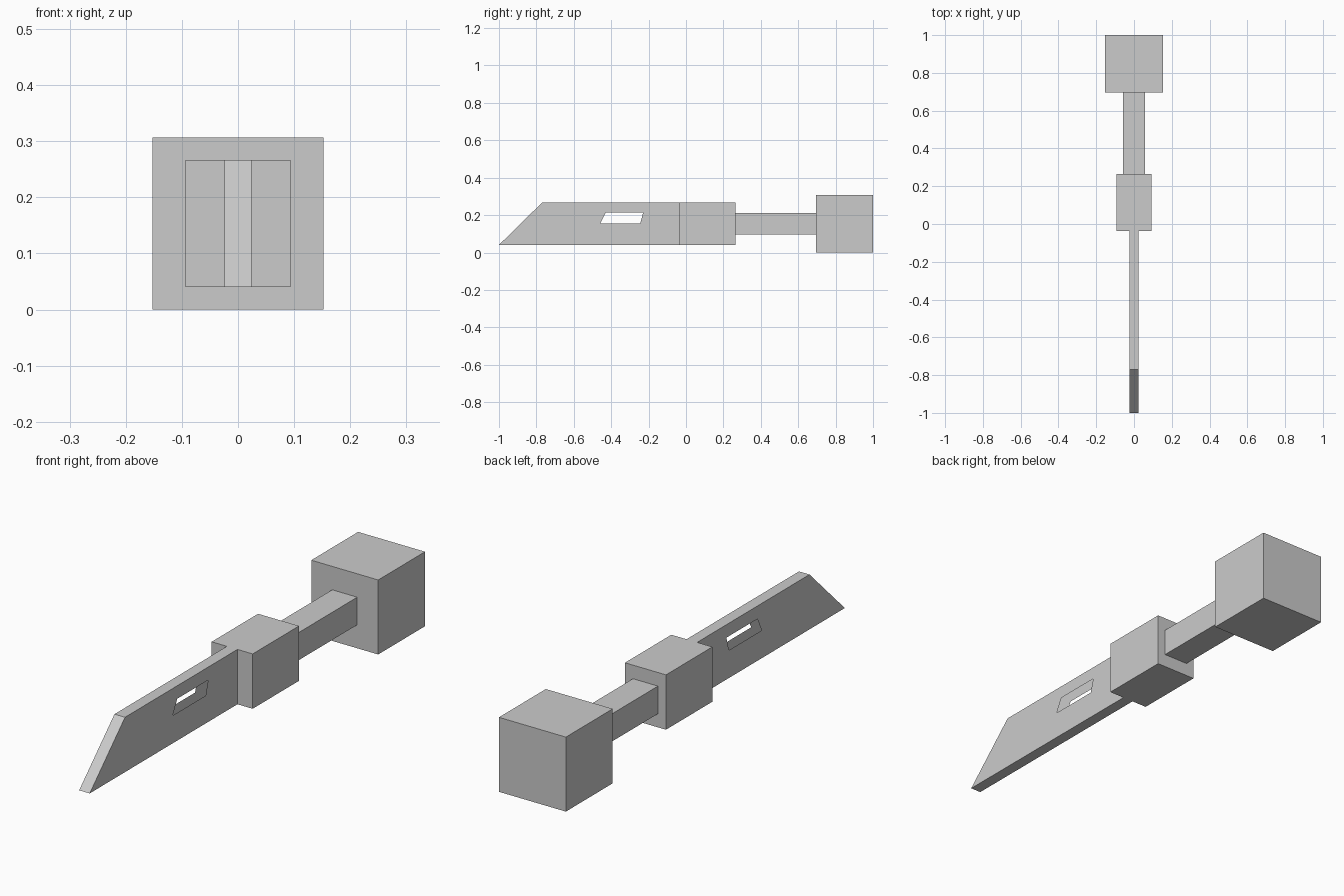
import bpy, bmesh

if "Cube" in bpy.data.objects:
    bpy.data.objects.remove(bpy.data.objects["Cube"])

MID = 0.1535  # height of the long axis


def finish(name, bm):
    bmesh.ops.recalc_face_normals(bm, faces=bm.faces)
    mesh = bpy.data.meshes.new(name)
    bm.to_mesh(mesh)
    bm.free()
    obj = bpy.data.objects.new(name, mesh)
    bpy.context.collection.objects.link(obj)
    return obj


def shell(name, sections, cap_end=False):
    """Skin rectangular sections (y, half width, half height) strung along y."""
    bm = bmesh.new()
    rings = [[bm.verts.new((sx * w, y, MID + sz * h))
              for sx, sz in ((-1, -1), (1, -1), (1, 1), (-1, 1))]
             for y, w, h in sections]
    for a, b in zip(rings, rings[1:]):
        for i in range(4):
            j = (i + 1) % 4
            face = bm.faces.new((a[i], a[j], b[j], b[i]))
            if face.calc_area() < 1e-6:  # sections flush on this side
                bm.faces.remove(face)
    if cap_end:
        bm.faces.new(rings[-1])
    return finish(name, bm)


blade_w, guard_h = 0.024, 0.113
guard_w, grip_r, pommel_r = 0.0935, 0.057, 0.1525
guard_y0, guard_y1, pommel_y = -0.038, 0.264, 0.695

# Guard block, square grip and cube pommel, open where they join
shell("guard", [(guard_y0, blade_w, guard_h), (guard_y0, guard_w, guard_h),
                (guard_y1, guard_w, guard_h), (guard_y1, grip_r, grip_r)])
shell("grip", [(guard_y1, grip_r, grip_r), (pommel_y, grip_r, grip_r)])
pommel = shell("pommel", [(pommel_y, grip_r, grip_r), (pommel_y, pommel_r, MID),
                          (1.0, pommel_r, MID)], cap_end=True)

# Blade: slanted tip, slot cut in both thin side skins
z0, z1 = MID - guard_h, MID + guard_h
outline = [(-1.0, z0), (-0.77, z1), (guard_y0, z1), (guard_y0, z0)]
slot = [(-0.459, 0.155), (-0.43, 0.213), (-0.229, 0.213), (-0.245, 0.155)]

bm = bmesh.new()
sides = []
for x in (-blade_w, blade_w):
    outer = [bm.verts.new((x, y, z)) for y, z in outline]
    inner = [bm.verts.new((x, y, z)) for y, z in slot]
    for i in range(4):
        j = (i + 1) % 4
        bm.faces.new((outer[i], outer[j], inner[j], inner[i]))
    sides.append(outer)
left, right = sides
for i in (0, 1, 3):  # tip, spine and lower edge; the guard end stays open
    j = (i + 1) % 4
    bm.faces.new((left[i], left[j], right[j], right[i]))
# Merge each side's coplanar triangulation seams only visually: faces stay flat
finish("blade", bm)
